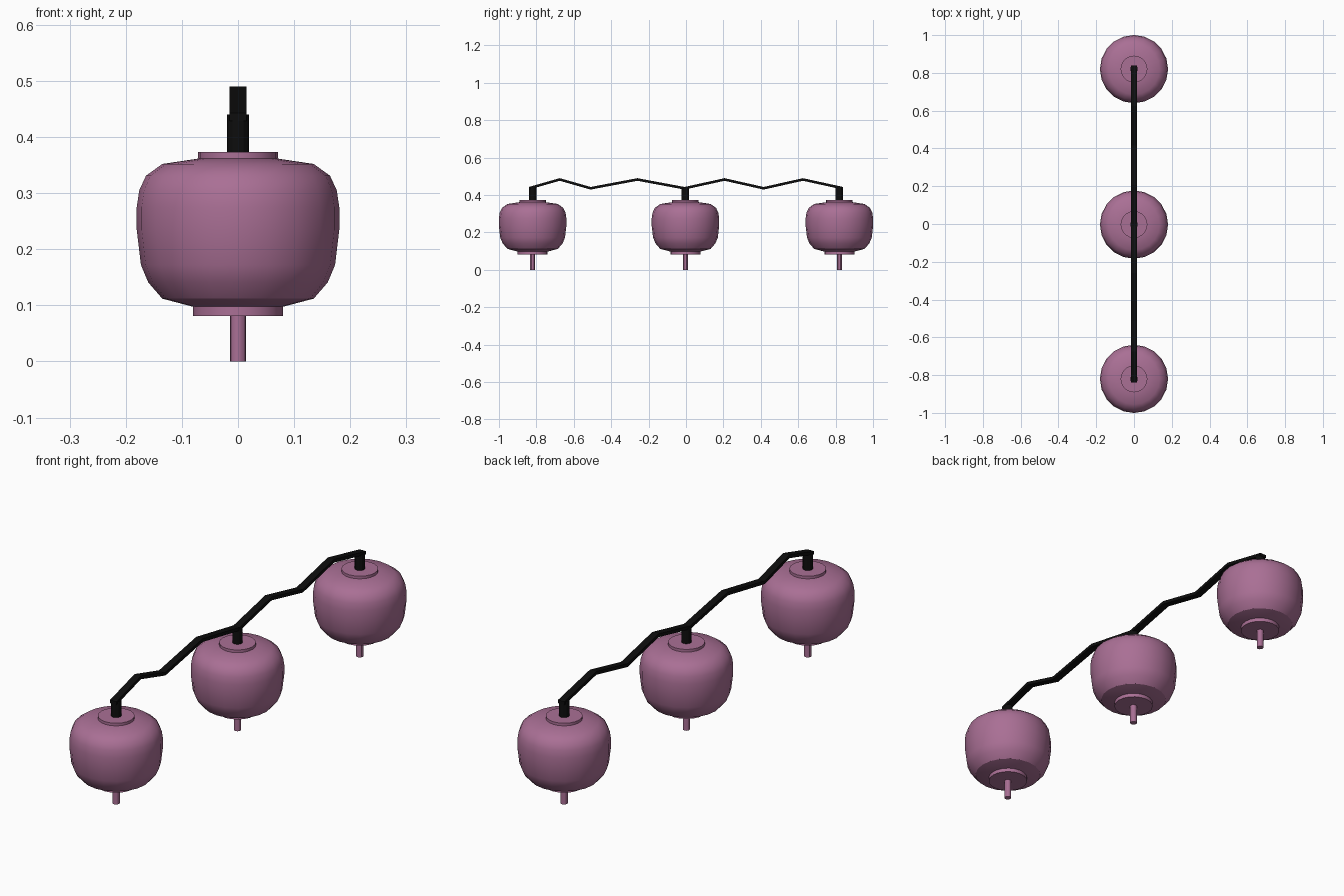
import bpy, bmesh
from math import cos, sin, tau, radians

if "Cube" in bpy.data.objects:
    bpy.data.objects.remove(bpy.data.objects["Cube"])


def material(name, rgb):
    m = bpy.data.materials.new(name)
    m.diffuse_color = (*rgb, 1)
    m.use_nodes = True
    m.node_tree.nodes["Principled BSDF"].inputs["Base Color"].default_value = m.diffuse_color
    return m


PLUM = material("plum_paper", (0.40, 0.16, 0.30))
BLACK = material("black_cord", (0.004, 0.004, 0.004))


def finish(name, bm, mat, loc=(0, 0, 0), smooth=None):
    bmesh.ops.recalc_face_normals(bm, faces=bm.faces)
    me = bpy.data.meshes.new(name)
    bm.to_mesh(me)
    bm.free()
    me.materials.append(mat)
    ob = bpy.data.objects.new(name, me)
    ob.location = loc
    bpy.context.collection.objects.link(ob)
    if smooth:
        bpy.context.view_layer.objects.active = ob
        ob.select_set(True)
        bpy.ops.object.shade_smooth_by_angle(angle=radians(smooth))
        ob.select_set(False)
    return ob


def lathe(name, profile, sides, mat, y):
    """Revolve (radius, z) points around a vertical axis and cap both ends."""
    bm = bmesh.new()
    rings = [[bm.verts.new((r * cos(tau * i / sides), r * sin(tau * i / sides), z))
              for i in range(sides)] for r, z in profile]
    for a, b in zip(rings, rings[1:]):
        for i in range(sides):
            j = (i + 1) % sides
            bm.faces.new((a[i], a[j], b[j], b[i]))
    bm.faces.new(rings[0])
    bm.faces.new(rings[-1])
    return finish(name, bm, mat, (0, y, 0), smooth=30)


BODY = [(0.078, 0.097), (0.135, 0.112), (0.160, 0.141), (0.173, 0.172),
        (0.1805, 0.235), (0.1805, 0.275), (0.176, 0.305), (0.164, 0.331),
        (0.135, 0.352), (0.068, 0.362)]

# Three lanterns: body, top cap, bottom ring, tassel and hanging stem
for side, y in (("near", -0.82), ("middle", -0.003), ("far", 0.82)):
    lathe("lantern_body_" + side, BODY, 20, PLUM, y)
    lathe("top_cap_" + side, [(0.071, 0.355), (0.071, 0.373)], 20, PLUM, y)
    lathe("bottom_ring_" + side, [(0.080, 0.081), (0.080, 0.102)], 20, PLUM, y)
    lathe("tassel_" + side, [(0.014, 0.0), (0.014, 0.09)], 12, PLUM, y)
    lathe("stem_" + side, [(0.020, 0.36), (0.020, 0.44)], 12, BLACK, y)

# Zigzag cord: a flat rectangular strip through alternating low and high points
cord_y = [-0.84, -0.675, -0.51, -0.26, -0.008, 0.206, 0.415, 0.625, 0.84]
bm = bmesh.new()
w, h = 0.015, 0.007
sections = []
for i, y in enumerate(cord_y):
    z = 0.483 if i % 2 else 0.436
    sections.append([bm.verts.new((dx, y, z + dz))
                     for dx, dz in ((-w, -h), (w, -h), (w, h), (-w, h))])
for a, b in zip(sections, sections[1:]):
    for i in range(4):
        j = (i + 1) % 4
        bm.faces.new((a[i], a[j], b[j], b[i]))
bm.faces.new(sections[0])
bm.faces.new(sections[-1])
finish("cord", bm, BLACK)
